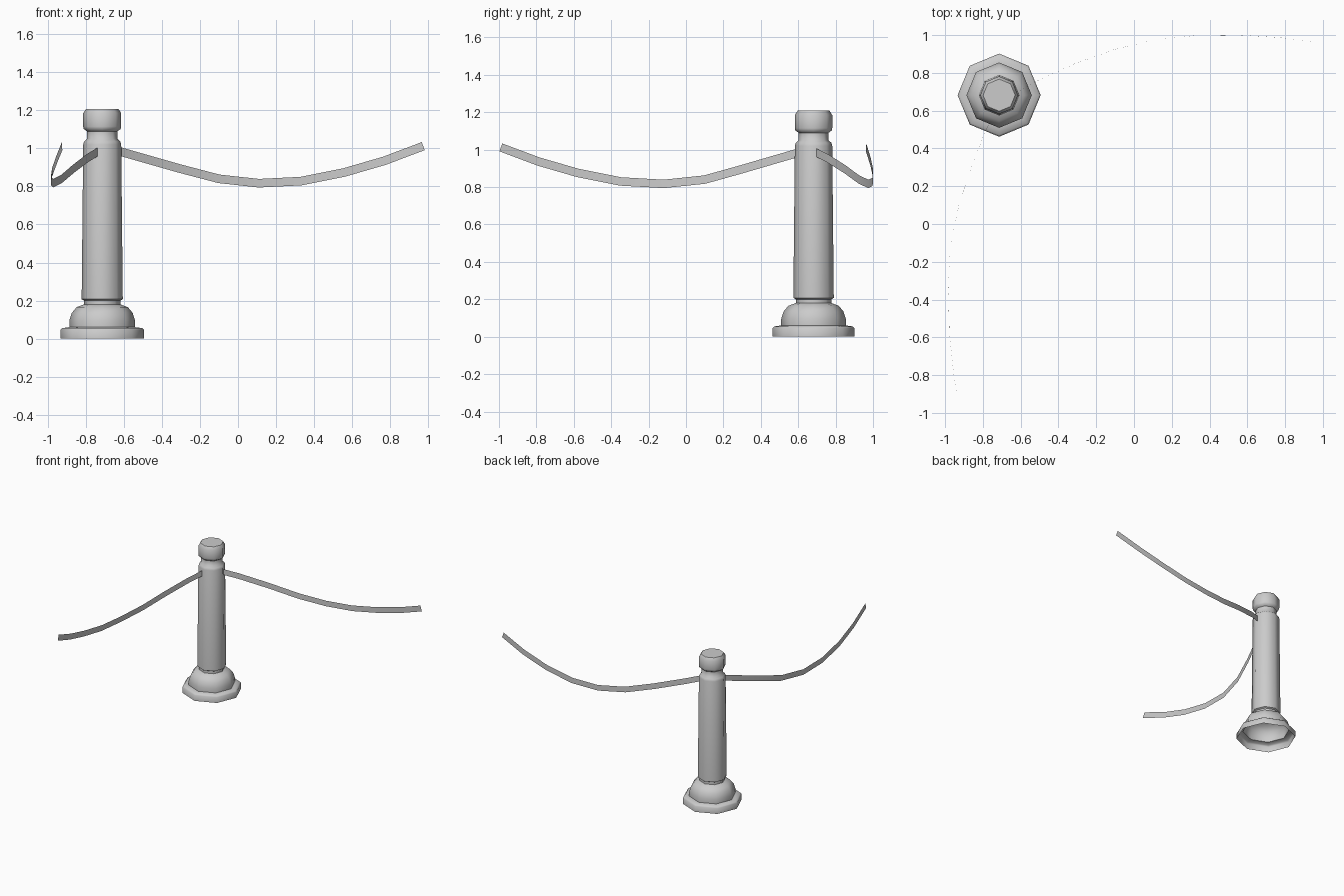
import bpy
import math
from mathutils import Vector

if "Cube" in bpy.data.objects:
    bpy.data.objects.remove(bpy.data.objects["Cube"])


def make_object(name, verts, faces):
    mesh = bpy.data.meshes.new(name)
    mesh.from_pydata(verts, [], faces)
    obj = bpy.data.objects.new(name, mesh)
    bpy.context.collection.objects.link(obj)
    bpy.ops.object.select_all(action='DESELECT')
    obj.select_set(True)
    bpy.context.view_layer.objects.active = obj
    bpy.ops.object.shade_smooth_by_angle(angle=math.radians(52))
    return obj


def lathe(name, profile, center, sides=8):
    # Revolve (radius, z) pairs; open underneath, capped on top
    verts, faces = [], []
    for r, z in profile:
        for i in range(sides):
            a = math.tau * i / sides
            verts.append((center[0] + r * math.cos(a), center[1] + r * math.sin(a), z))
    for k in range(len(profile) - 1):
        for i in range(sides):
            j = (i + 1) % sides
            faces.append((k * sides + i, k * sides + j, (k + 1) * sides + j, (k + 1) * sides + i))
    top = (len(profile) - 1) * sides
    faces.append(tuple(range(top, top + sides)))
    return make_object(name, verts, faces)


def ribbon(name, path, half=0.0225):
    # Upright flat strip, its width kept square to the sagging path
    pts = [Vector(p) for p in path]
    verts, faces = [], []
    for i, p in enumerate(pts):
        t = (pts[min(i + 1, len(pts) - 1)] - pts[max(i - 1, 0)]).normalized()
        up = (Vector((0, 0, 1)) - t * t.z).normalized() * half
        verts += [p - up, p + up]
    for i in range(len(pts) - 1):
        faces.append((2 * i, 2 * i + 2, 2 * i + 3, 2 * i + 1))
    return make_object(name, verts, faces)


# Eight-sided turned post with flared hollow foot and grooved cap
lathe("post", [
    (0.22, 0.0), (0.22, 0.045), (0.21, 0.055), (0.173, 0.06), (0.173, 0.095),
    (0.16, 0.135), (0.135, 0.165), (0.095, 0.18), (0.095, 0.2), (0.108, 0.207),
    (0.108, 0.22), (0.1, 1.02), (0.095, 1.037), (0.08, 1.05), (0.08, 1.09),
    (0.097, 1.102), (0.1, 1.115), (0.1, 1.185), (0.085, 1.208),
], (-0.714, 0.682))

# Rope running to the right
ribbon("rope_right", [
    (-0.66, 0.675, 0.995), (-0.52, 0.755, 0.955), (-0.31, 0.85, 0.895),
    (-0.10, 0.925, 0.84), (0.11, 0.975, 0.817), (0.33, 0.998, 0.828),
    (0.56, 1.0, 0.874), (0.77, 0.987, 0.935), (0.974, 0.963, 1.012),
])

# Rope running to the front
ribbon("rope_front", [
    (-0.72, 0.63, 0.992), (-0.79, 0.485, 0.95), (-0.865, 0.29, 0.893),
    (-0.927, 0.10, 0.84), (-0.973, -0.12, 0.817), (-0.984, -0.35, 0.83),
    (-0.977, -0.58, 0.876), (-0.955, -0.79, 0.937), (-0.925, -0.99, 1.012),
])
